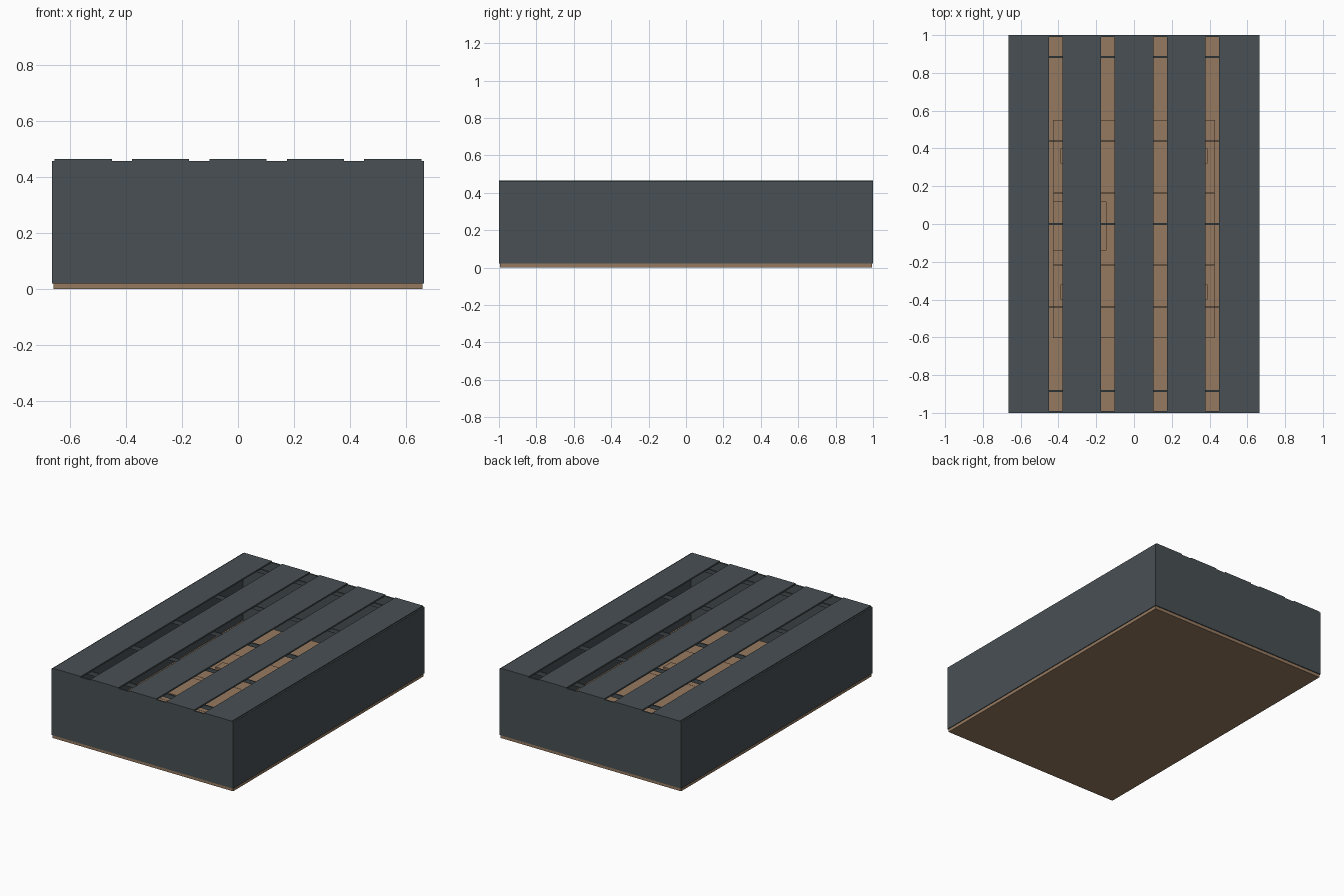
import bpy

if "Cube" in bpy.data.objects:
    bpy.data.objects.remove(bpy.data.objects["Cube"])


def material(name, rgb):
    m = bpy.data.materials.new(name)
    m.diffuse_color = (*rgb, 1)
    m.use_nodes = True
    m.node_tree.nodes["Principled BSDF"].inputs["Base Color"].default_value = m.diffuse_color
    return m


GREY = material("slate grey", (0.065, 0.08, 0.087))
WOOD = material("brown wood", (0.305, 0.195, 0.117))


def box(name, x, y, z, mat):
    """Box from (min, max) ranges on each axis."""
    bpy.ops.mesh.primitive_cube_add(size=1)
    o = bpy.context.object
    o.name = name
    o.location = [(a + b) / 2 for a, b in (x, y, z)]
    o.scale = [b - a for a, b in (x, y, z)]
    bpy.ops.object.transform_apply(location=True, rotation=False, scale=True)
    o.data.materials.append(mat)
    return o


W, L, T, TOP = 0.665, 1.0, 0.01, 0.459

# wooden base board
box("base_board", (-0.66, 0.66), (-0.994, 0.994), (0, 0.021), WOOD)

# thin outer walls
for s, n in ((-1, "left"), (1, "right")):
    box(n + "_wall", sorted((s * W, s * (W - T))), (-L, L), (0.021, TOP), GREY)
for s, n in ((-1, "front"), (1, "back")):
    box(n + "_wall", (-W + T, W - T), sorted((s * L, s * (L - T))), (0.021, TOP), GREY)

# five lengthwise top slats
for i in range(5):
    c = (i - 2) * 0.2765
    box("top_slat", (c - 0.102, c + 0.102), (-L, L), (TOP - 0.004, 0.465), GREY)

# thin cross ribs carrying the slats
for y, t in ((-0.885, 0.01), (-0.44, 0.005), (0, 0.008), (0.44, 0.005), (0.885, 0.01)):
    box("cross_rib", (-W + T, W - T), (y - t / 2, y + t / 2), (TOP - 0.03, TOP - 0.004), GREY)

# low boards lying on the base
for i in range(3):
    y = -0.603 + i * 0.385
    box("floor_board", (-0.43, 0.43), (y, y + 0.383), (0.021, 0.03), WOOD)
box("floor_plate", (-0.43, -0.145), (-0.14, 0.12), (0.03, 0.038), WOOD)
for sx in (-1, 1):
    for sy in (-1, 1):
        box("floor_block", sorted((sx * 0.39, sx * 0.31)),
            sorted((sy * 0.32, sy * 0.4)), (0.03, 0.04), WOOD)
